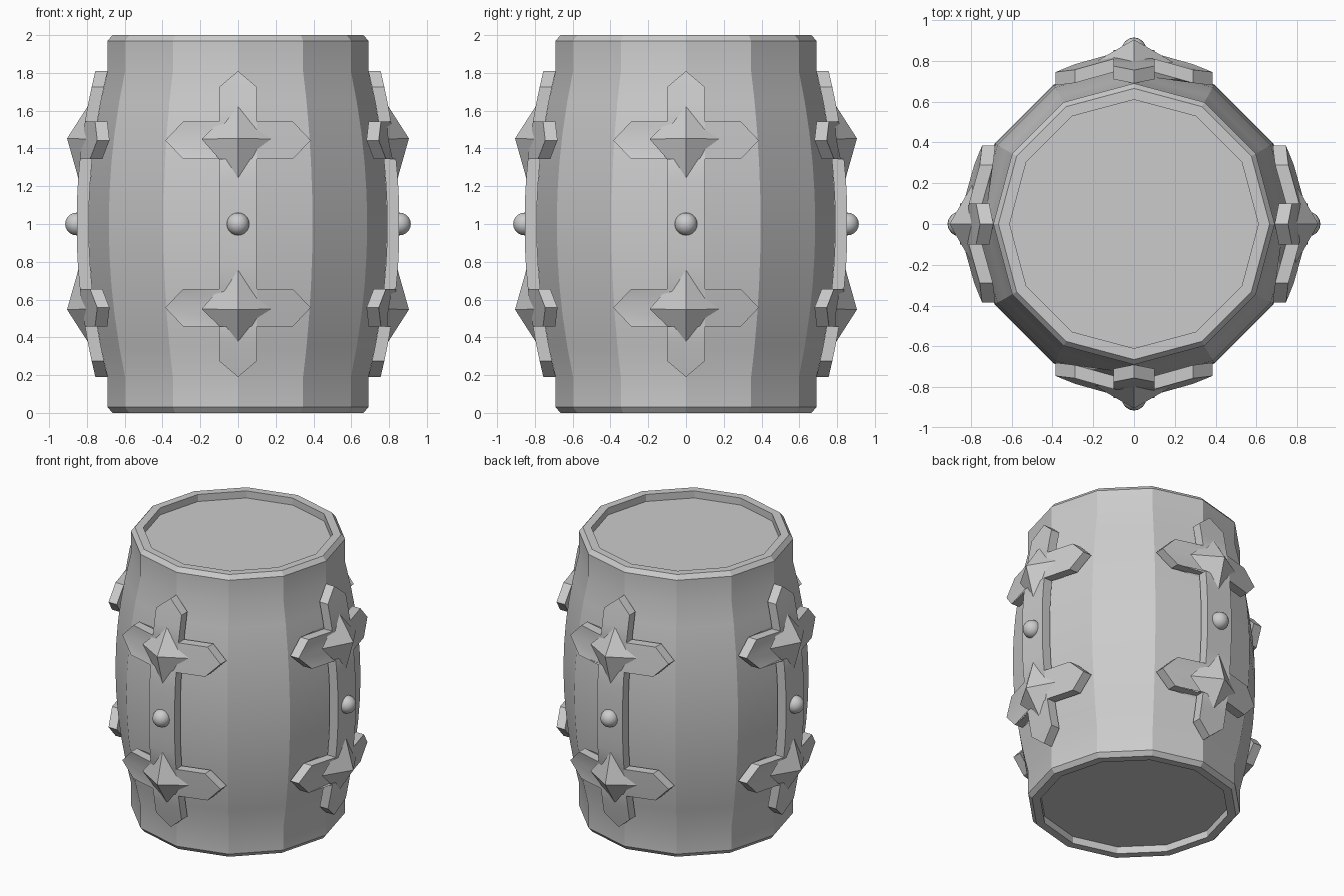
import bpy, bmesh
from math import cos, sin, pi, radians
from mathutils import Matrix, Vector

if "Cube" in bpy.data.objects:
    bpy.data.objects.remove(bpy.data.objects["Cube"])

THICK = 0.065
ARM_Z, TIP = 0.443, 0.81   # measured from barrel mid height (z = 1)


def radius(z):
    """Bulging barrel radius at height z."""
    t = min(1.0, abs(z - 1) / TIP)
    return 0.79 - 0.10 * t * t


def depth(x, z):
    """Outer surface of the cross ornament, measured from the axis."""
    return radius(z) + THICK - 0.28 * max(0.0, abs(x) - 0.1)


def finish(bm, name, angle=20):
    bmesh.ops.recalc_face_normals(bm, faces=bm.faces[:])
    me = bpy.data.meshes.new(name)
    bm.to_mesh(me)
    bm.free()
    ob = bpy.data.objects.new(name, me)
    bpy.context.collection.objects.link(ob)
    bpy.ops.object.select_all(action='DESELECT')
    ob.select_set(True)
    bpy.context.view_layer.objects.active = ob
    bpy.ops.object.shade_smooth_by_angle(angle=radians(angle))
    return ob


def around(ob):
    """Repeat a front part on the other three sides."""
    for k in range(1, 4):
        c = bpy.data.objects.new(f"{ob.name}_{k}", ob.data)
        c.matrix_world = Matrix.Rotation(k * pi / 2, 4, 'Z')
        bpy.context.collection.objects.link(c)


# Barrel body: 12-sided profile with recessed lids
N = 12
half = [(0.61, 0.05), (0.61, 0.0), (0.665, 0.0), (0.69, 0.03)]
bulge = [(radius(z), z) for z in [0.19 + 0.162 * i for i in range(11)]]
profile = half + bulge + [(r, 2 - z) for r, z in reversed(half)]
bm = bmesh.new()
rings = [[bm.verts.new((r * cos(2 * pi * i / N), r * sin(2 * pi * i / N), z))
          for i in range(N)] for r, z in profile]
for a, b in zip(rings, rings[1:]):
    for i in range(N):
        j = (i + 1) % N
        bm.faces.new((a[i], a[j], b[j], b[i]))
bm.faces.new(rings[0])
bm.faces.new(rings[-1])
finish(bm, "barrel_body", 22)

# Double cross strap: flat outline, sliced, extruded and bent onto the barrel
quarter = [(0.1, ARM_Z - 0.1), (0.29, ARM_Z - 0.1), (0.385, ARM_Z), (0.29, ARM_Z + 0.1),
           (0.1, ARM_Z + 0.1), (0.1, 0.725), (0.0, TIP)]
right = [(x, -z) for x, z in reversed(quarter)] + quarter
outline = right + [(-x, z) for x, z in reversed(right[1:-1])]
bm = bmesh.new()
bm.faces.new([bm.verts.new((x, 0, 1 + z)) for x, z in outline])
cuts = [((x, 0, 0), (1, 0, 0)) for x in (-0.1, 0.1)]
cuts += [((0, 0, 1 + s * z), (0, 0, 1)) for s in (-1, 1)
         for z in (0.12, 0.23, ARM_Z - 0.1, ARM_Z, ARM_Z + 0.1, 0.63, 0.725)]
for co, no in cuts:
    bmesh.ops.bisect_plane(bm, geom=bm.verts[:] + bm.edges[:] + bm.faces[:],
                           dist=1e-4, plane_co=co, plane_no=no)
front = bm.verts[:]
ext = bmesh.ops.extrude_face_region(bm, geom=bm.faces[:], use_keep_orig=True)
for v in ext["geom"]:
    if isinstance(v, bmesh.types.BMVert):
        v.co.y = THICK - depth(v.co.x, v.co.z)
for v in front:
    v.co.y = -depth(v.co.x, v.co.z)
around(finish(bm, "cross_strap", 25))

# Pyramid studs on the crossings
for s, name in ((1, "upper_stud"), (-1, "lower_stud")):
    bm = bmesh.new()
    pts = [(0, 0.634), (0.193, 0.45), (0, 0.23), (-0.193, 0.45)]
    base = [bm.verts.new((x, -depth(x, 1 + s * z) + 0.005, 1 + s * z)) for x, z in pts]
    apex = bm.verts.new((0, -0.905, 1 + s * 0.453))
    for i in range(4):
        bm.faces.new((base[i], base[(i + 1) % 4], apex))
    bm.faces.new(base)
    around(finish(bm, name, 5))

# Round rivet at mid height
bm = bmesh.new()
bmesh.ops.create_uvsphere(bm, u_segments=16, v_segments=10, radius=0.06,
                          matrix=Matrix.Translation(Vector((0, -0.855, 1))))
around(finish(bm, "rivet", 50))
